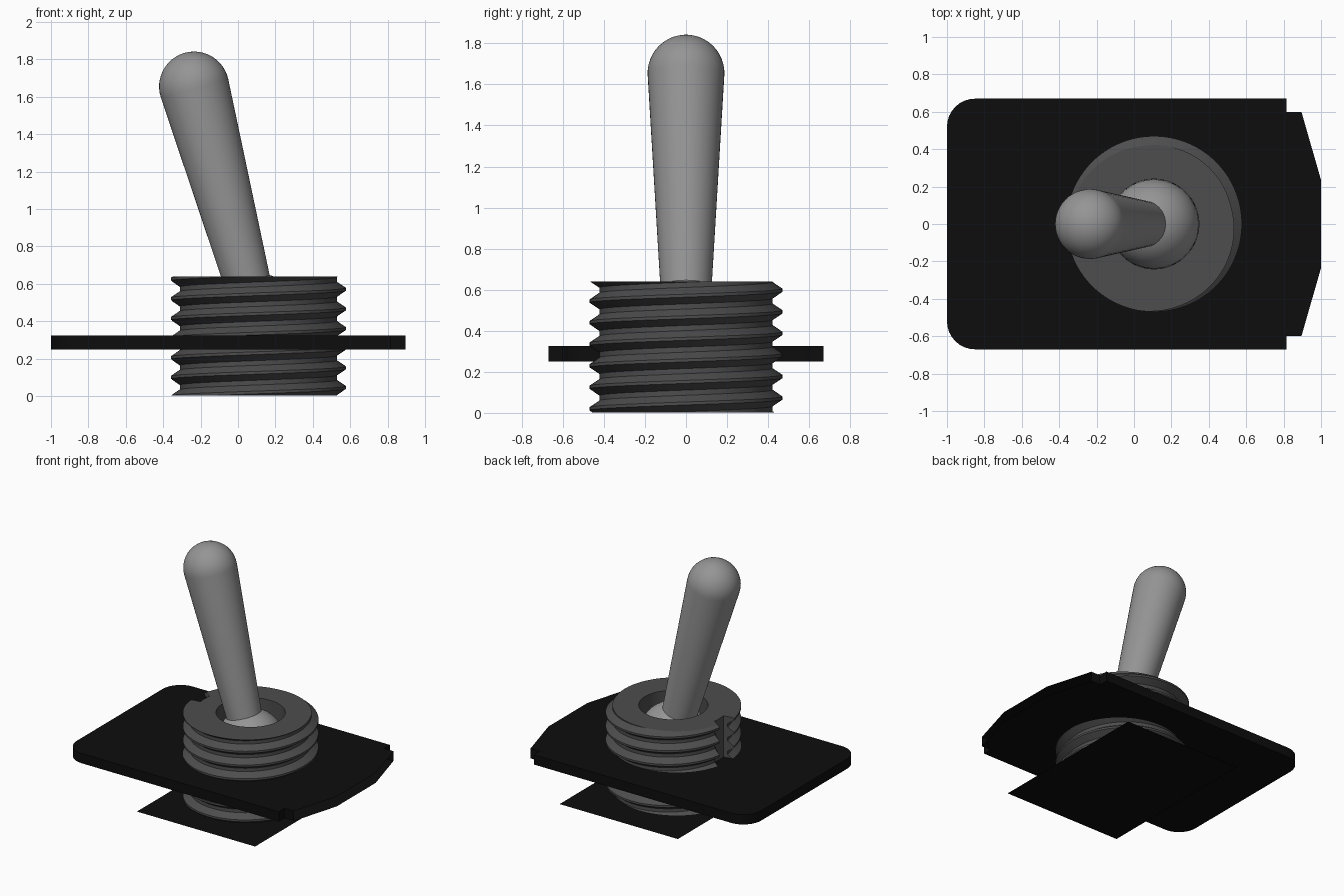
import bpy, bmesh, math
from mathutils import Vector

if "Cube" in bpy.data.objects:
    bpy.data.objects.remove(bpy.data.objects["Cube"])

CX = 0.107            # bushing axis
PITCH, CREST, ROOT, TOP = 0.105, 0.47, 0.422, 0.64


def material(name, v):
    m = bpy.data.materials.new(name)
    m.diffuse_color = (v, v, v, 1)
    m.use_nodes = True
    m.node_tree.nodes["Principled BSDF"].inputs["Base Color"].default_value = m.diffuse_color
    return m


BLACK, DARK, GREY = material("black", 0.004), material("dark_grey", 0.075), material("grey", 0.3)


def finish(name, bm, mat, angle=None):
    me = bpy.data.meshes.new(name)
    bm.to_mesh(me)
    bm.free()
    ob = bpy.data.objects.new(name, me)
    bpy.context.collection.objects.link(ob)
    me.materials.append(mat)
    if angle:
        bpy.ops.object.select_all(action='DESELECT')
        ob.select_set(True)
        bpy.context.view_layer.objects.active = ob
        bpy.ops.object.shade_smooth_by_angle(angle=math.radians(angle))
    return ob


def skin(bm, columns):
    """Join neighbouring columns of points with quads."""
    cols = [[bm.verts.new(p) for p in c] for c in columns]
    for a, b in zip(cols, cols[1:]):
        for i in range(len(a) - 1):
            bm.faces.new((a[i], b[i], b[i + 1], a[i + 1]))
    bmesh.ops.remove_doubles(bm, verts=bm.verts, dist=1e-5)


def revolve(name, profile, mat, seg=48):
    bm = bmesh.new()
    skin(bm, [[(r * math.cos(t), r * math.sin(t), z) for r, z in profile]
              for t in (2 * math.pi * i / seg for i in range(seg + 1))])
    return finish(name, bm, mat, 35)


# Threaded bushing: helical profile with a keyway on the -x side
def thread_radius(phase):
    d = abs((phase + 0.5) % 1 - 0.5)          # distance from crest, in pitches
    f = min(max((d - 0.07) / 0.31, 0), 1)
    return CREST + (ROOT - CREST) * f


def bushing_column(deg, slotted):
    t = math.radians(deg)
    z0 = 0.046 + PITCH * deg / 360
    pts = [(0, 0.002)]
    for k in range(-2, 8):
        for off in (-0.38, -0.07, 0.07, 0.38):
            z = min(max(z0 + (k + off) * PITCH, 0.002), TOP)
            r = 0.39 if slotted else thread_radius((z - z0) / PITCH)
            pts.append((r, z))
    pts += [(0.24, TOP), (0.24, 0.3)]
    return [(CX + r * math.cos(t), r * math.sin(t), z) for r, z in pts]


angles = [(a, False) for a in range(0, 172, 4)]
angles += [(a, True) for a in range(172, 189, 4)]
angles += [(a, False) for a in range(188, 361, 4)]
bm = bmesh.new()
skin(bm, [bushing_column(a, s) for a, s in angles])
finish("threaded_bushing", bm, DARK, 25)

# Lever: tapered bat with a round end, leaning towards -x
pivot, tip, R = Vector((CX, 0, 0.40)), Vector((-0.235, 0, 1.655)), 0.187
axis = tip - pivot
L = axis.length
a0 = math.asin((R - 0.112) / L)
profile = [(0.112, 0)] + [(R * math.cos(a), L + R * math.sin(a))
                          for a in (-a0 + (math.pi / 2 + a0) * i / 12 for i in range(13))]
lever = revolve("lever", profile, GREY)
lever.location = pivot
lever.rotation_euler = (0, math.atan2(axis.x, axis.z), 0)

# Pivot ball inside the bushing
ball = revolve("pivot_ball", [(0.24 * math.sin(a), -0.24 * math.cos(a))
                              for a in (math.pi * i / 20 for i in range(21))], GREY)
ball.location = (CX, 0, 0.415)

# Locking washer plate: half outline mirrored, tapered end open at the sides
c = 0.15
half = [(-1 + c - c * math.cos(a), 0.67 - c + c * math.sin(a))
        for a in (math.pi / 2 * i / 8 for i in range(9))]
half += [(0.815, 0.67), (0.815, 0.6), (0.895, 0.6), (1.0, 0.235)]
outline = half + [(x, -y) for x, y in reversed(half)]
bm = bmesh.new()
low = bm.faces.new([bm.verts.new((x, y, 0.25)) for x, y in outline])
res = bmesh.ops.extrude_face_region(bm, geom=[low], use_keep_orig=True)
bmesh.ops.translate(bm, vec=(0, 0, 0.075),
                    verts=[v for v in res["geom"] if isinstance(v, bmesh.types.BMVert)])
bmesh.ops.recalc_face_normals(bm, faces=bm.faces)
open_ends = [f for f in bm.faces if abs(f.normal.z) < 0.5
             and f.calc_center_median().x > 0.9]
bmesh.ops.delete(bm, geom=open_ends, context='FACES_ONLY')
finish("washer_plate", bm, BLACK)

# Thin base sheet under the bushing
bm = bmesh.new()
bm.faces.new([bm.verts.new((CX + sx * 0.5, sy * 0.66, 0))
              for sx, sy in ((-1, -1), (1, -1), (1, 1), (-1, 1))])
finish("base_sheet", bm, BLACK)
